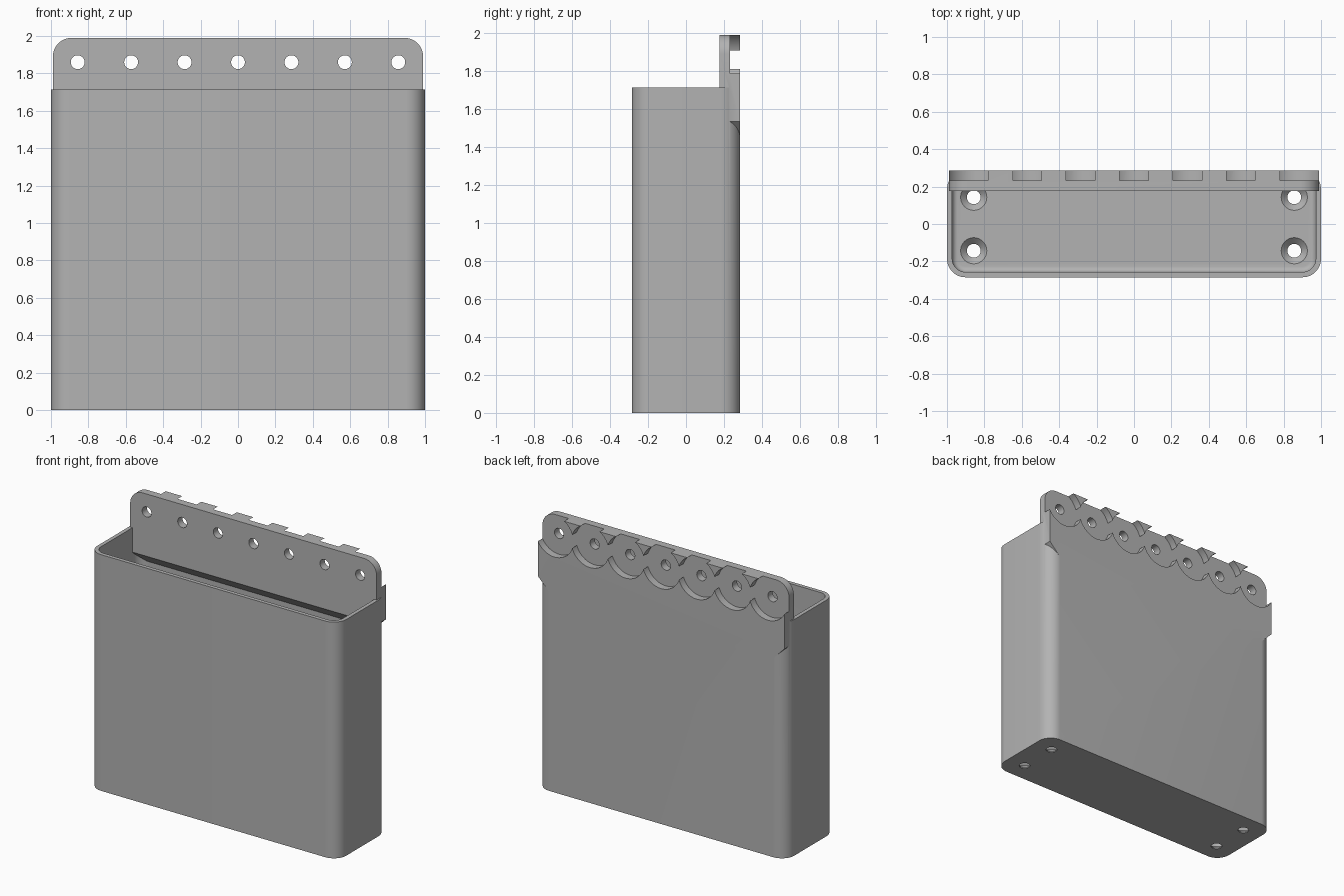
import bpy, bmesh, math
from mathutils import Vector

cube = bpy.data.objects.get("Cube")
if cube:
    bpy.data.objects.remove(cube)

grey = bpy.data.materials.new("light grey plastic")
grey.use_nodes = True
grey.diffuse_color = (0.45, 0.45, 0.45, 1)
grey.node_tree.nodes["Principled BSDF"].inputs["Base Color"].default_value = grey.diffuse_color


def loft(name, rings):
    """Closed solid through rings of equal point count."""
    bm = bmesh.new()
    loops = [[bm.verts.new(p) for p in ring] for ring in rings]
    n = len(loops[0])
    for a, b in zip(loops, loops[1:]):
        for i in range(n):
            j = (i + 1) % n
            bm.faces.new((a[i], a[j], b[j], b[i]))
    bm.faces.new(loops[0][::-1])
    bm.faces.new(loops[-1])
    bmesh.ops.recalc_face_normals(bm, faces=bm.faces)
    mesh = bpy.data.meshes.new(name)
    bm.to_mesh(mesh)
    bm.free()
    mesh.materials.append(grey)
    obj = bpy.data.objects.new(name, mesh)
    bpy.context.collection.objects.link(obj)
    return obj


def arc(cx, cy, r, start, end, steps=12):
    return [(cx + r * math.cos(math.radians(start + (end - start) * i / steps)),
             cy + r * math.sin(math.radians(start + (end - start) * i / steps)))
            for i in range(steps + 1)]


def rounded(hx, hy, r, z):
    pts = []
    for sx, sy, a in ((1, 1, 0), (-1, 1, 90), (-1, -1, 180), (1, -1, 270)):
        pts += arc(sx * (hx - r), sy * (hy - r), r, a, a + 90)
    return [Vector((x, y, z)) for x, y in pts]


def circle(x, y, r, z):
    return [Vector((px, py, z)) for px, py in arc(x, y, r, 0, 360, 40)[:-1]]


def along_y(pts, y):
    return [Vector((x, y, z)) for x, z in pts]


def combine(target, other, operation):
    """Apply a boolean and discard the second solid."""
    mod = target.modifiers.new(operation.lower(), 'BOOLEAN')
    mod.operation, mod.solver, mod.object = operation, 'EXACT', other
    bpy.context.view_layer.objects.active = target
    bpy.ops.object.modifier_apply(modifier=mod.name)
    bpy.data.objects.remove(other)


HX, HY, RIM, TOP = 1.0, 0.285, 1.715, 1.99
WALL, FLOOR, FILLET, RADIUS = 0.028, 0.04, 0.03, 0.1

# Rounded bin with a hollow filleted at the floor
holder = loft("wall_bin", [rounded(HX, HY, RADIUS, 0), rounded(HX, HY, RADIUS, RIM)])
rings = []
for i in range(7):
    a = math.radians(15 * i)
    inset = WALL + FILLET * (1 - math.sin(a))
    rings.append(rounded(HX - inset, HY - inset, RADIUS - inset, FLOOR + FILLET * (1 - math.cos(a))))
rings.append(rounded(HX - WALL, HY - WALL, RADIUS - WALL, RIM + 0.1))
combine(holder, loft("hollow_cutter", rings), 'DIFFERENCE')

# Mounting plate with rounded top corners and sloped lower corners
W, LOW = 0.99, 1.45
outline = arc(W - RADIUS, TOP - RADIUS, RADIUS, 0, 90) + arc(RADIUS - W, TOP - RADIUS, RADIUS, 90, 180)
outline += [(-W, LOW + 0.085), (0.085 - W, LOW), (W - 0.085, LOW), (W, LOW + 0.085)]
plate = loft("mounting_plate", [along_y(outline, 0.177), along_y(outline, HY)])

# Sloped underside where the plate meets the inside of the bin
slope = [(0.16, 1.4), (0.16, 1.555), (0.257, 1.458), (0.257, 1.4)]
combine(plate, loft("slope_cutter", [[Vector((x, y, z)) for y, z in slope] for x in (-1.1, 1.1)]), 'DIFFERENCE')
combine(holder, plate, 'UNION')

# Row of screw holes, each in a round pocket on the back
for i in range(-3, 4):
    x, z = i * 0.2857, 1.86
    for r, y0, y1 in ((0.151, 0.232, 0.4), (0.037, 0.1, 0.4)):
        ring = arc(x, z, r, 0, 360, 48)[:-1]
        combine(holder, loft("pocket_cutter", [along_y(ring, y0), along_y(ring, y1)]), 'DIFFERENCE')

# Countersunk drain holes in the floor
for x in (-0.857, 0.857):
    for y in (-0.143, 0.143):
        profile = ((0.037, -0.1), (0.037, 0.007), (0.07, FLOOR), (0.07, FLOOR + 0.02))
        combine(holder, loft("drain_cutter", [circle(x, y, r, z) for r, z in profile]), 'DIFFERENCE')

bpy.ops.object.select_all(action='DESELECT')
holder.select_set(True)
bpy.context.view_layer.objects.active = holder
bpy.ops.object.shade_smooth_by_angle(angle=math.radians(30))
